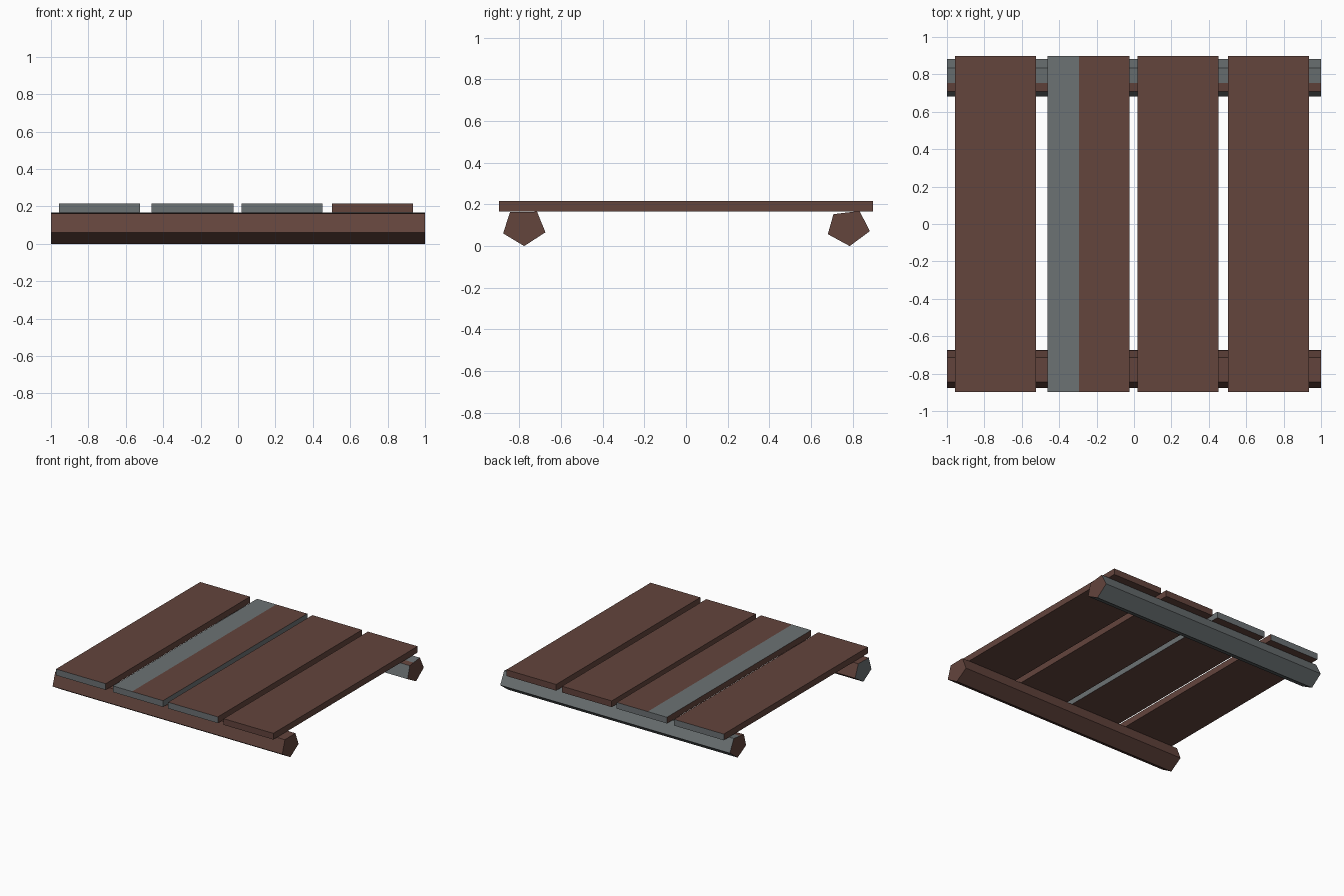
import bpy, bmesh
from mathutils import Vector

if "Cube" in bpy.data.objects:
    bpy.data.objects.remove(bpy.data.objects["Cube"])


def material(name, rgb):
    m = bpy.data.materials.new(name)
    m.diffuse_color = (*rgb, 1)
    m.use_nodes = True
    m.node_tree.nodes["Principled BSDF"].inputs["Base Color"].default_value = m.diffuse_color
    return m


MATS = [material("brown_wood", (0.125, 0.058, 0.046)),
        material("weathered_grey", (0.150, 0.168, 0.174))]
B, G = 0, 1


def prism(name, profile, place, half, sides, low_end, high_end):
    """Extrude a closed profile from -half to +half; sides[i] colours edge i -> i+1."""
    bm = bmesh.new()
    low = [bm.verts.new(place(-half, *p)) for p in profile]
    high = [bm.verts.new(place(half, *p)) for p in profile]
    n = len(profile)
    bm.faces.new(low).material_index = low_end
    bm.faces.new(high[::-1]).material_index = high_end
    for i in range(n):
        j = (i + 1) % n
        bm.faces.new((low[i], high[i], high[j], low[j])).material_index = sides[i]
    bmesh.ops.recalc_face_normals(bm, faces=bm.faces)
    me = bpy.data.meshes.new(name)
    bm.to_mesh(me)
    bm.free()
    for m in MATS:
        me.materials.append(m)
    bpy.context.collection.objects.link(bpy.data.objects.new(name, me))


def along_x(t, y, z):
    return Vector((t, y, z))


def along_y(t, x, z):
    return Vector((x, t, z))


# Five-sided support beams running left to right
prism("front_beam",
      [(-0.777, 0.0), (-0.675, 0.066), (-0.715, 0.165), (-0.845, 0.163), (-0.878, 0.061)],
      along_x, 1.0, [B] * 5, G, B)
# Back beam: grey, with a brown strip along the inner part of its top
prism("back_beam",
      [(0.786, 0.0), (0.883, 0.072), (0.833, 0.168), (0.755, 0.159), (0.708, 0.153), (0.681, 0.057)],
      along_x, 1.0, [G, G, G, B, G, G], B, B)

# Planks: x range, grey stripe edge on top (or None), colours of right side, front and back ends
Z0, Z1 = 0.167, 0.216
planks = [(-0.957, -0.524, None, B, G, G),
          (-0.462, -0.025, -0.295, G, G, G),
          (0.019, 0.452, None, B, G, B),
          (0.503, 0.936, None, B, B, B)]
for k, (x0, x1, stripe, right, front, back) in enumerate(planks, 1):
    profile = [(x0, Z0), (x1, Z0), (x1, Z1), (x0, Z1)]
    sides = [B, right, B, B]            # bottom, right, top, left
    if stripe is not None:
        profile.insert(3, (stripe, Z1))
        sides.insert(3, G)
    prism(f"plank_{k}", profile, along_y, 0.897, sides, front, back)
